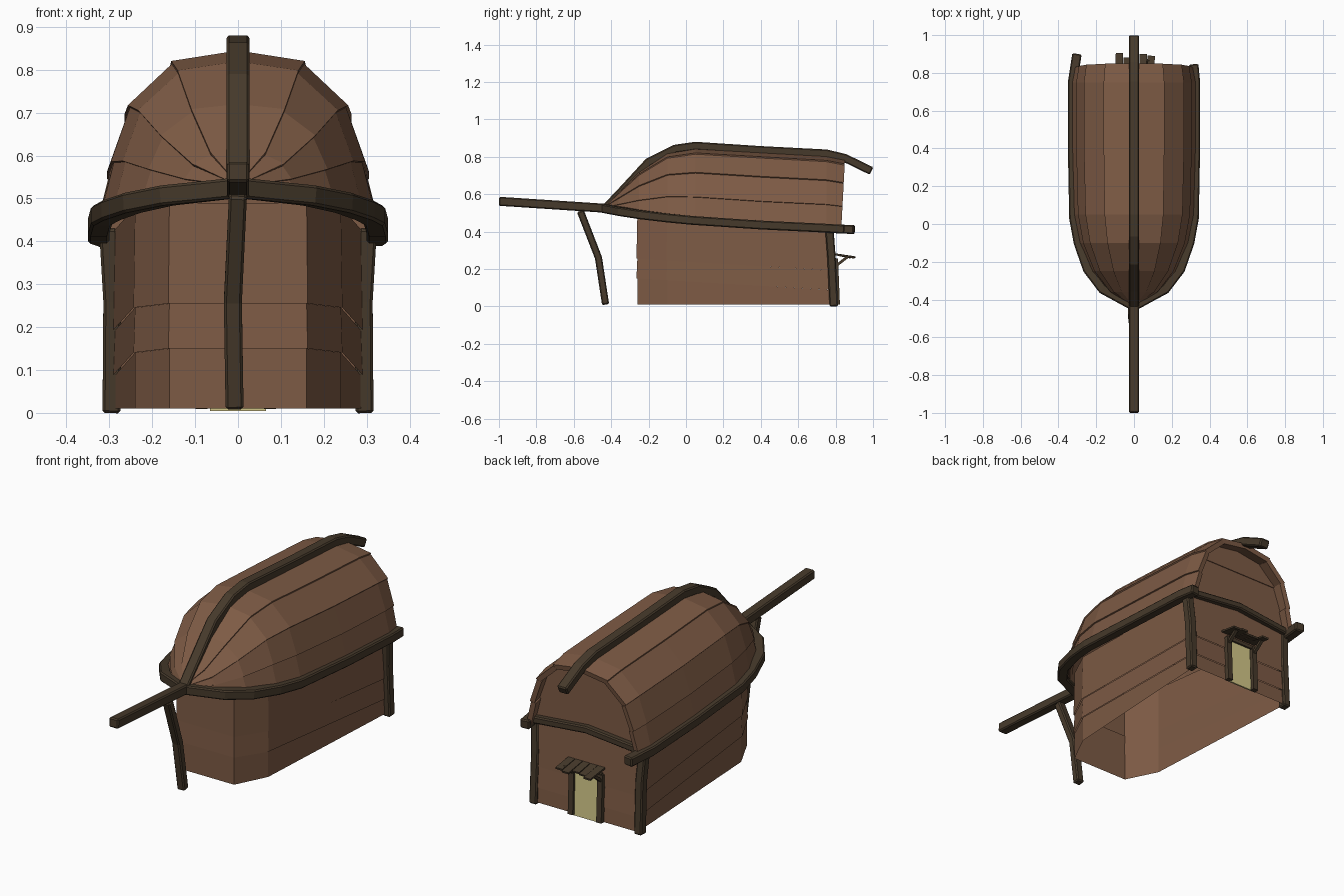
import bpy, bmesh
from mathutils import Vector

if "Cube" in bpy.data.objects:
    bpy.data.objects.remove(bpy.data.objects["Cube"])


def material(name, rgb):
    m = bpy.data.materials.new(name)
    m.diffuse_color = (*rgb, 1)
    m.use_nodes = True
    m.node_tree.nodes["Principled BSDF"].inputs["Base Color"].default_value = m.diffuse_color
    return m


PLANK = material("brown planks", (0.207, 0.104, 0.059))
BEAM = material("dark timber", (0.062, 0.042, 0.024))
DOOR = material("pale yellow door", (0.66, 0.58, 0.25))


def make(name, verts, faces, mat, recalc=True):
    me = bpy.data.meshes.new(name)
    me.from_pydata([tuple(v) for v in verts], [], faces)
    if recalc:
        bm = bmesh.new()
        bm.from_mesh(me)
        bmesh.ops.recalc_face_normals(bm, faces=bm.faces)
        bm.to_mesh(me)
        bm.free()
    me.materials.append(mat)
    ob = bpy.data.objects.new(name, me)
    bpy.context.collection.objects.link(ob)
    return ob


def beam(name, path, w, h, mat=BEAM, ref=(0, 0, 1), bevel=0.006):
    """Rectangular timber swept along a path with mitred joints."""
    pts = [Vector(p) for p in path]
    n, verts, faces = len(pts), [], []
    for k, p in enumerate(pts):
        t1 = (p - pts[k - 1]).normalized() if k else (pts[1] - p).normalized()
        t2 = (pts[k + 1] - p).normalized() if k < n - 1 else t1
        t = (t1 + t2).normalized()
        side = t.cross(Vector(ref)).normalized()
        up = side.cross(t)
        bend = t2 - t1
        grow = min(1.5, 1 / max(0.1, t.dot(t1))) - 1
        for a, b in ((-1, -1), (1, -1), (1, 1), (-1, 1)):
            o = side * a * w / 2 + up * b * h / 2
            if bend.length > 1e-4:
                d = bend.normalized()
                o += d * o.dot(d) * grow
            verts.append(p + o)
    for k in range(n - 1):
        for j in range(4):
            a, b = 4 * k + j, 4 * k + (j + 1) % 4
            faces.append((a, b, b + 4, a + 4))
    faces += [(3, 2, 1, 0), tuple(range(4 * n - 4, 4 * n))]
    ob = make(name, verts, faces, mat)
    if bevel:
        m = ob.modifiers.new("worn edges", 'BEVEL')
        m.width, m.segments, m.limit_method = bevel, 1, 'ANGLE'
        m.angle_limit = 1.0
    return ob


def mirror(ob):
    m = ob.modifiers.new("mirror", 'MIRROR')
    m.use_axis = (True, False, False)
    m.use_clip = False


# Upturned hull: stations of (y, half width, keel z, gunwale z)
ST = [(-.43, .012, .54, .525), (-.36, .13, .61, .51), (-.25, .22, .72, .49),
      (-.1, .285, .82, .47), (.05, .315, .845, .455), (.4, .325, .825, .43),
      (.75, .325, .805, .415), (.85, .31, .785, .41)]
SEC = [(0, 1), (.49, .92), (.8, .66), (.92, .33), (1, 0)]


def section(s, i):
    y, w, zk, zg = ST[s]
    # stern edge rakes outward toward the top
    dy = -.02 * (1 - SEC[i][1]) if s == len(ST) - 1 else 0
    return Vector((w * SEC[i][0], y + dy, zg + (zk - zg) * SEC[i][1]))


# Overlapping hull planks, each lower edge standing proud
for i in range(4):
    verts, faces = [], []
    for s in range(len(ST)):
        a, b = section(s, i), section(s, i + 1)
        d = b - a
        normal = Vector((-d.z, 0, d.x)).normalized()
        verts += [a, b + normal * .007 * min(1, ST[s][1] / .15)]
    for s in range(len(ST) - 1):
        k = 2 * s
        faces.append((k, k + 1, k + 3, k + 2))
    ob = make(f"hull_plank_{i + 1}", verts, faces, PLANK, recalc=False)
    m = ob.modifiers.new("thickness", 'SOLIDIFY')
    m.thickness, m.offset = .025, -1
    mirror(ob)

# House walls: lapped bands following the floor plan, stern leaning inward
half = [(.16, -.26), (.24, -.1), (.288, .8)]
plan = half + [(-x, y) for x, y in reversed(half)]
levels = [.01, .15, .255, .49]
for i in range(3):
    verts, faces, n = [], [], len(plan)
    for lev, out in ((levels[i], .005 if i else 0), (levels[i + 1], 0)):
        for x, y in plan:
            z = lev if lev < .1 else lev - .06 * (y + .26)
            lean = -.04 * z if y > .5 else 0
            verts.append((x * (1 + out * 3), y + lean + (out if y > .5 else -out), z))
    for j in range(n):
        k = (j + 1) % n
        faces.append((j, k, k + n, j + n))
    make(f"wall_plank_row_{i + 1}", verts, faces, PLANK)

# Recessed stern gable closing the hull, in two lapped boards
w, zk, zg = .306, .785, .40
ring = [(w * fx, zg + (zk - zg) * fz) for fx, fz in SEC]
for name, rows, yy in (("gable_upper", ring[:3], .783), ("gable_lower", ring[2:], .779)):
    outline = rows + [(-x, z) for x, z in reversed(rows) if x > 0]
    m = len(outline)
    verts = [(x, q, z) for q in (yy - .02, yy) for x, z in outline]
    faces = [tuple(range(m)), tuple(range(2 * m - 1, m - 1, -1))]
    faces += [(j, (j + 1) % m, (j + 1) % m + m, j + m) for j in range(m)]
    make(name, verts, faces, PLANK)

# Keel and bowsprit
beam("keel", [(0, -.43, .525), (0, -.34, .62), (0, -.2, .772), (0, -.06, .842),
              (0, .05, .858), (0, .4, .835), (0, .75, .817), (0, .85, .793),
              (0, 1 - .008, .724)], .054, .044)
beam("bowsprit", [(0, -1, .562), (0, -.36, .52)], .052, .048)

# Gunwale running round the bow
rail = [(.165, -.345, .507), (.245, -.24, .49), (.294, -.1, .473), (.318, .03, .46),
        (.325, .4, .435), (.325, .75, .418)]
beam("gunwale", [(-.302, .9, .41)] + [(-x, y, z) for x, y, z in reversed(rail)]
     + [(0, -.435, .525)] + rail + [(.316, .845, .412)], .05, .047)

# Stern cross beam, corner posts and bow prop
beam("stern_cross_beam", [(-.3, .79, .425), (0, .795, .455), (.3, .79, .425)], .035, .035)
mirror(beam("corner_post", [(.295, .79, 0), (.293, .778, .26), (.303, .765, .43)],
            .042, .045, ref=(0, 1, 0)))
beam("bow_prop", [(-.008, -.43, .01), (-.012, -.468, .26), (0, -.565, .51)],
     .042, .038, ref=(0, 1, 0))

# Door with its posts, braces and awning boards
beam("door", [(0, .806, .005), (0, .798, .24)], .13, .008, DOOR, (0, 1, 0), 0)
for x in (-.085, .075):
    beam("door_post", [(x, .81, .01), (x, .8, .25)], .028, .026, ref=(0, 1, 0), bevel=0)
    beam("awning_brace", [(x, .8, .215), (x, .868, .268)], .016, .014, bevel=0)
beam("door_lintel", [(-.09, .8, .247), (.085, .8, .247)], .024, .018, bevel=0)
for k, end in enumerate((.905, .88, .875, .9, .89)):
    x = -.08 + k * .042
    beam("awning_board", [(x, .785, .281), (x + .003, end, .263 - .003 * (k % 2))],
         .039, .009, bevel=0)
